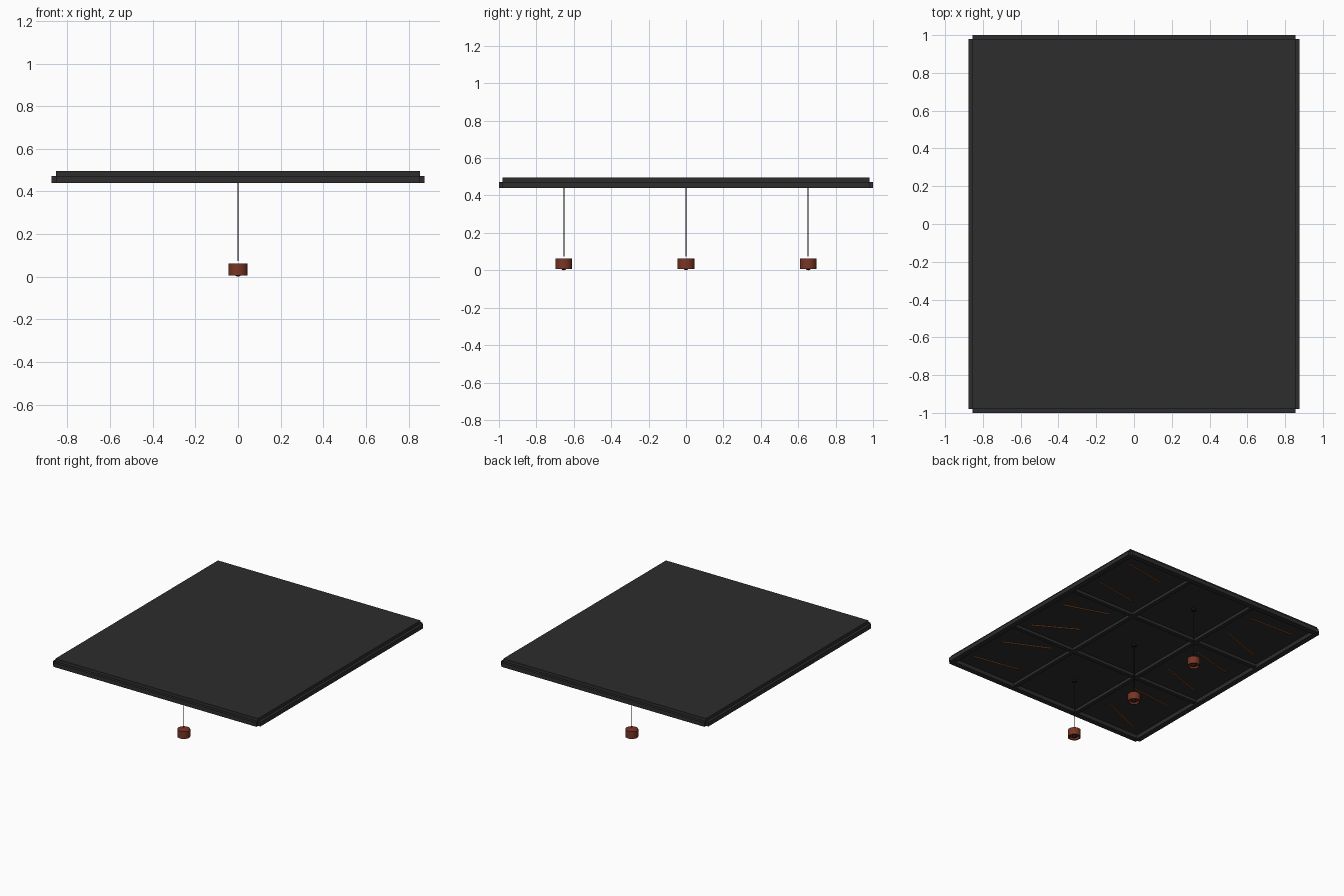
import bpy, bmesh, math
from mathutils import Matrix, Vector

cube = bpy.data.objects.get("Cube")
if cube:
    bpy.data.objects.remove(cube, do_unlink=True)


def material(name, rgb):
    mat = bpy.data.materials.new(name)
    mat.use_nodes = True
    mat.diffuse_color = (*rgb, 1)
    mat.node_tree.nodes["Principled BSDF"].inputs["Base Color"].default_value = (*rgb, 1)
    return mat


charcoal = material("charcoal", (0.026, 0.026, 0.026))
black = material("black", (0.008, 0.008, 0.008))
copper = material("copper", (0.19, 0.036, 0.018))
amber = material("amber", (0.30, 0.09, 0.02))


def finish(name, bm, mat, smooth=False):
    bmesh.ops.recalc_face_normals(bm, faces=bm.faces)
    mesh = bpy.data.meshes.new(name)
    bm.to_mesh(mesh)
    bm.free()
    mesh.materials.append(mat)
    obj = bpy.data.objects.new(name, mesh)
    bpy.context.collection.objects.link(obj)
    if smooth:
        bpy.ops.object.select_all(action="DESELECT")
        obj.select_set(True)
        bpy.context.view_layer.objects.active = obj
        bpy.ops.object.shade_smooth_by_angle(angle=math.radians(40))
    return obj


def box(name, center, size, mat, angle=0):
    bm = bmesh.new()
    place = (Matrix.Translation(center) @ Matrix.Rotation(math.radians(angle), 4, "Z")
             @ Matrix.Diagonal((*size, 1)))
    bmesh.ops.create_cube(bm, size=1, matrix=place)
    return finish(name, bm, mat)


def turned(name, y, profile, mat, sides=32):
    """Revolve (radius, height) points about the vertical axis at x = 0."""
    bm = bmesh.new()
    verts = [bm.verts.new((r, y, z)) for r, z in profile]
    edges = [bm.edges.new(pair) for pair in zip(verts, verts[1:])]
    bmesh.ops.spin(bm, geom=verts + edges, cent=Vector((0, y, 0)), axis=(0, 0, 1),
                   angle=math.tau, steps=sides, use_duplicate=False)
    bmesh.ops.remove_doubles(bm, verts=bm.verts, dist=0.0001)
    return finish(name, bm, mat, smooth=True)


HALF_X, HALF_Y = 0.855, 0.98
PITCH_X, PITCH_Y = HALF_X * 2 / 3, HALF_Y * 2 / 3

# Ceiling slab
box("ceiling_slab", (0, 0, 0.4825), (HALF_X * 2, HALF_Y * 2, 0.025), charcoal)

# Edge trim and the beams that divide the underside into nine bays
for side, sign in (("left", 1), ("right", -1)):
    box(side + "_trim", (sign * HALF_X, 0, 0.456), (0.04, HALF_Y * 2, 0.032), charcoal)
    box(side + "_beam", (sign * PITCH_X / 2, 0, 0.46), (0.03, HALF_Y * 2, 0.024), charcoal)
for side, sign in (("back", 1), ("front", -1)):
    box(side + "_trim", (0, sign * HALF_Y, 0.456), (HALF_X * 2, 0.04, 0.032), charcoal)
    box(side + "_beam", (0, sign * PITCH_Y / 2, 0.46), (HALF_X * 2, 0.03, 0.024), charcoal)

# Slim light strips, two in each outer bay, each turned a little
tilts = {1: (10, 10, -18, -30, -25, -10), -1: (-2, 20, 15, 19, 6, 23)}
for sign, angles in tilts.items():
    for i, angle in enumerate(angles):
        y = PITCH_Y * (1.25 - i / 2)
        box("light_strip", (sign * 0.577, y, 0.468), (0.35, 0.01, 0.008), amber, angle)

# Pendant lamps along the middle
for y in (-PITCH_Y, 0, PITCH_Y):
    turned("ceiling_mount", y, [(0, 0.472), (0.016, 0.472), (0.016, 0.455), (0, 0.45)], black, 16)
    turned("lamp_cord", y, [(0, 0.46), (0.0025, 0.46), (0.0025, 0.075), (0, 0.075)], black, 8)
    turned("lamp_shade", y, [(0, 0.063), (0.045, 0.063), (0.045, 0.007), (0.036, 0.007),
                             (0.036, 0.022), (0, 0.022)], copper)
    bulb = [(0.015 * math.sin(a), 0.015 - 0.015 * math.cos(a))
            for a in (math.pi * k / 8 for k in range(9))]
    turned("lamp_bulb", y, bulb, black, 16)
